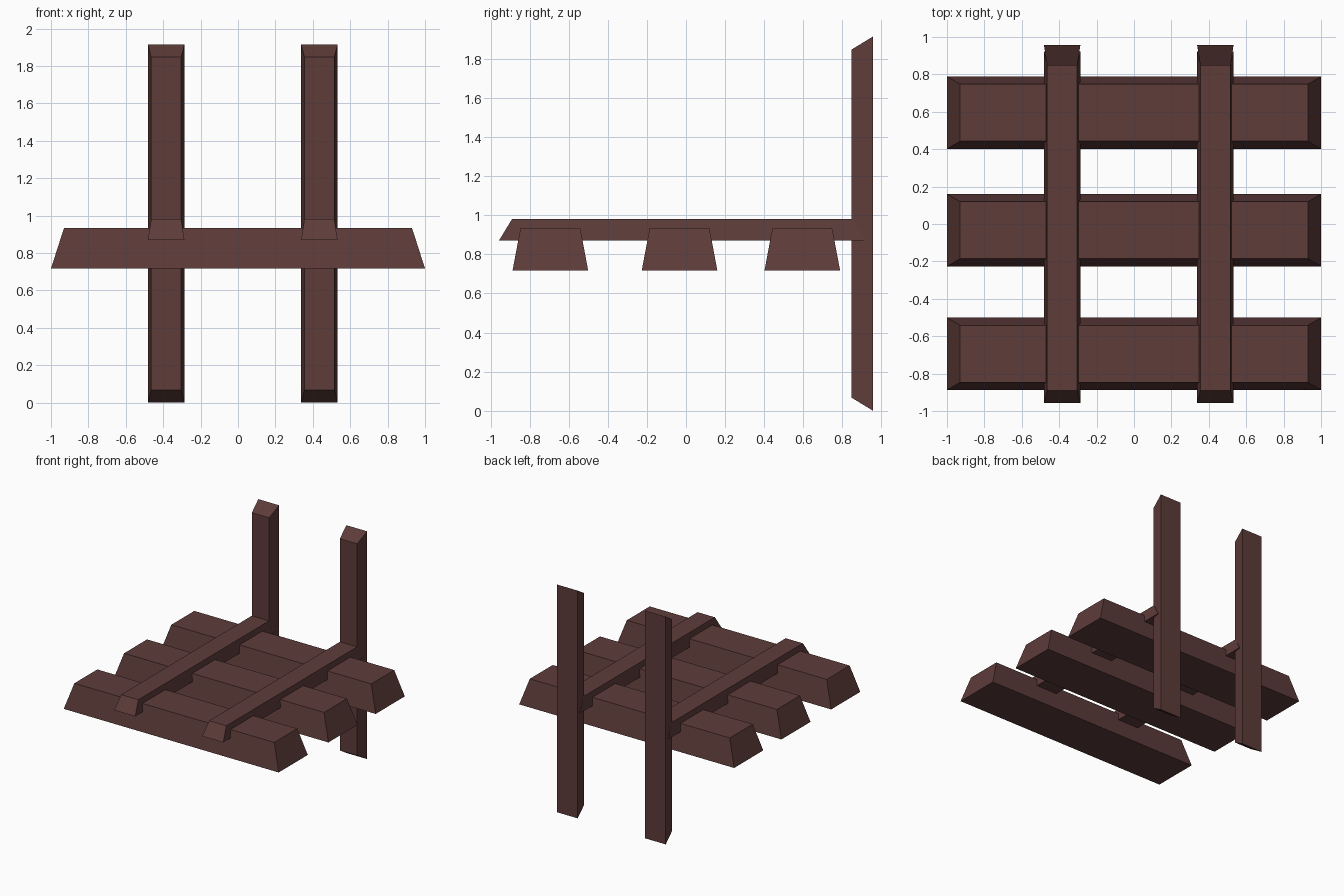
import bpy, bmesh
from mathutils import Matrix, Vector
from math import radians

if "Cube" in bpy.data.objects:
    bpy.data.objects.remove(bpy.data.objects["Cube"])

wood = bpy.data.materials.new("dark_wood")
wood.diffuse_color = (0.11, 0.045, 0.042, 1)
wood.use_nodes = True
wood.node_tree.nodes["Principled BSDF"].inputs["Base Color"].default_value = wood.diffuse_color


def beam(name, length, width, height, end_inset, side_inset, matrix):
    """Tapered beam along local x: wide base at z=0, narrower face on top."""
    bm = bmesh.new()
    bmesh.ops.create_cube(bm, size=1)
    for v in bm.verts:
        top = v.co.z > 0
        sx, sy = (1 if v.co.x > 0 else -1), (1 if v.co.y > 0 else -1)
        v.co = Vector((sx * (length / 2 - end_inset * top),
                       sy * (width / 2 - side_inset * top),
                       height * top))
    bm.transform(matrix)
    mesh = bpy.data.meshes.new(name)
    bm.to_mesh(mesh)
    bm.free()
    mesh.materials.append(wood)
    obj = bpy.data.objects.new(name, mesh)
    bpy.context.collection.objects.link(obj)


# Three wide planks across the model
for name, y in (("front", -0.694), ("middle", -0.033), ("back", 0.595)):
    beam(f"{name}_plank", 2.0, 0.387, 0.218, 0.07, 0.041,
         Matrix.Translation((0, y, 0.717)))

along_y = Matrix.Rotation(radians(90), 4, 'Z')
# Local x -> z, local z -> -y, so the wide face looks backwards
upright = Matrix(((0, 1, 0, 0), (0, 0, -1, 0), (1, 0, 0, 0), (0, 0, 0, 1)))
upright = upright @ Matrix.Diagonal((1, -1, 1, 1)) if upright.determinant() < 0 else upright

# Rails lying on the planks and posts standing at the back
for side, x in (("left", -0.384), ("right", 0.435)):
    beam(f"{side}_rail", 1.878, 0.195, 0.11, 0.067, 0.0175,
         Matrix.Translation((x, -0.018, 0.871)) @ along_y)
    beam(f"{side}_post", 1.915, 0.195, 0.11, 0.067, 0.0175,
         Matrix.Translation((x, 0.957, 0.9575)) @ upright)
